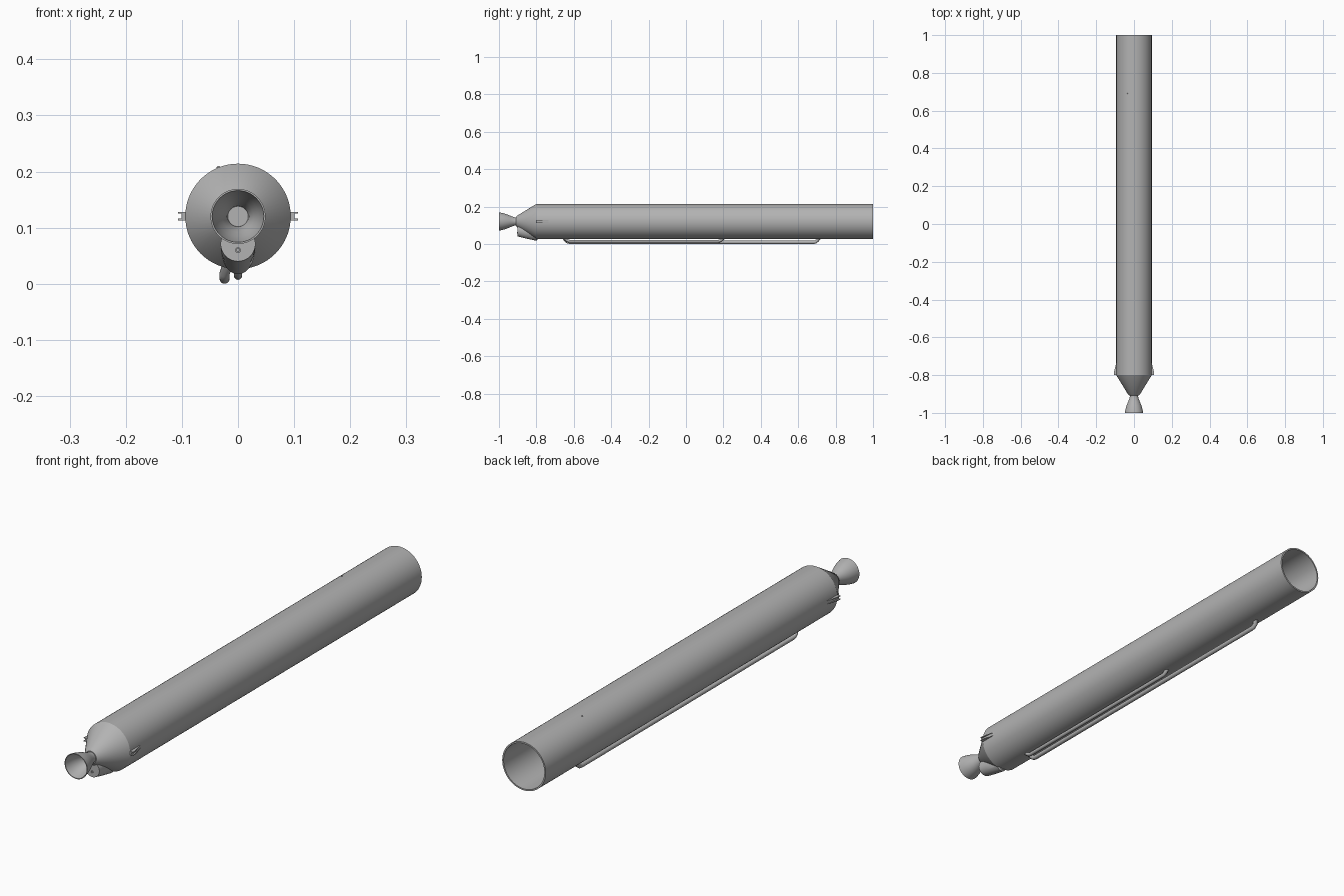
import bpy, bmesh, math
from mathutils import Vector

if "Cube" in bpy.data.objects:
    bpy.data.objects.remove(bpy.data.objects["Cube"])

CZ = 0.12      # height of the long axis
R = 0.094      # tank radius
grey = bpy.data.materials.new("grey metal")
grey.diffuse_color = (0.45, 0.45, 0.45, 1)
grey.use_nodes = True
grey.node_tree.nodes["Principled BSDF"].inputs["Base Color"].default_value = grey.diffuse_color


def finish(name, bm, smooth=True):
    bmesh.ops.recalc_face_normals(bm, faces=bm.faces)
    me = bpy.data.meshes.new(name)
    bm.to_mesh(me)
    bm.free()
    ob = bpy.data.objects.new(name, me)
    bpy.context.collection.objects.link(ob)
    me.materials.append(grey)
    if smooth:
        bpy.ops.object.select_all(action='DESELECT')
        ob.select_set(True)
        bpy.context.view_layer.objects.active = ob
        bpy.ops.object.shade_smooth_by_angle(angle=math.radians(35))
    return ob


def loft(name, sections, n=64, closed=False, caps=False):
    """Skin elliptical rings (y, centre z, x radius, z radius) along y."""
    bm = bmesh.new()
    rings = []
    for y, cz, rx, rz in sections:
        rings.append([bm.verts.new((rx * math.cos(2 * math.pi * i / n), y,
                                    cz + rz * math.sin(2 * math.pi * i / n))) for i in range(n)])
    pairs = list(zip(rings, rings[1:]))
    if closed:
        pairs.append((rings[-1], rings[0]))
    for a, b in pairs:
        for i in range(n):
            bm.faces.new((a[i], a[(i + 1) % n], b[(i + 1) % n], b[i]))
    if caps:
        bm.faces.new(rings[0])
        bm.faces.new(rings[-1])
    return finish(name, bm)


def lathe(name, profile, **kw):
    return loft(name, [(y, CZ, r, r) for y, r in profile], **kw)


def pipe(name, points, radius, n=16):
    """Round tube along a path lying in a plane of constant x slope."""
    bm = bmesh.new()
    pts = [Vector(p) for p in points]
    rings = []
    for i, p in enumerate(pts):
        t = (pts[min(i + 1, len(pts) - 1)] - pts[max(i - 1, 0)]).normalized()
        u = t.cross(Vector((0, 0, 1))).normalized()
        v = u.cross(t)
        rings.append([bm.verts.new(p + radius * (math.cos(a) * u + math.sin(a) * v))
                      for a in [2 * math.pi * k / n for k in range(n)]])
    for a, b in zip(rings, rings[1:]):
        for k in range(n):
            bm.faces.new((a[k], a[(k + 1) % n], b[(k + 1) % n], b[k]))
    bm.faces.new(rings[0])
    bm.faces.new(rings[-1])
    return finish(name, bm)


# Tank with open interstage skirt and an inner dome
lathe("tank_shell", [(-0.8, R), (0.7, R), (1.0, R), (1.0, 0.088), (0.62, 0.088)])
lathe("inner_dome", [(0.62 + 0.05 * math.sin(a), max(0.0885 * math.cos(a), 0.001))
                     for a in [math.pi / 2 * i / 8 for i in range(9)]], caps=True)

# Tapered thrust section
lathe("thrust_cone", [(-0.8, R), (-0.903, 0.031), (-0.908, 0.024)], caps=True)

# Engine bell: outer skin, lip and inner skin
outer = [(-0.895, 0.024), (-0.908, 0.021), (-0.92, 0.023), (-0.94, 0.031),
         (-0.96, 0.039), (-0.98, 0.045), (-1.0, 0.049)]
inner = [(y, r - 0.003) for y, r in reversed(outer)]
lathe("engine_bell", outer + inner, closed=True)
lathe("throat_plate", [(-0.909, 0.0195), (-0.905, 0.0195)], caps=True)

# Turbine exhaust fairing below the cone with a recessed port
loft("exhaust_fairing", [(-0.90, 0.071, 0.031, 0.031), (-0.86, 0.066, 0.031, 0.036),
                         (-0.80, 0.061, 0.030, 0.044), (-0.795, 0.062, 0.028, 0.040)],
     n=40, caps=True)
loft("exhaust_port", [(-0.899, 0.06, 0.005, 0.005), (-0.903, 0.06, 0.005, 0.005),
                      (-0.903, 0.06, 0.003, 0.003), (-0.899, 0.06, 0.003, 0.003)],
     n=20, caps=True)


# Feed lines under the tank, bending into the skin at both ends
def feed_line(name, x, y0, y1, low, radius):
    x_top, top = x * 0.8, 0.04
    half = [(x_top, 0, top), (x_top, 0.008, 0.032), (x, 0.018, low + 0.009),
            (x, 0.028, low + 0.002), (x, 0.038, low)]
    path = [(px, y0 + d, z) for px, d, z in half]
    path += [(px, y1 - d, z) for px, d, z in reversed(half)]
    pipe(name, path, radius)


feed_line("long_feed_line", -0.024, -0.66, 0.72, 0.009, 0.009)
feed_line("short_feed_line", 0.0, -0.66, 0.21, 0.0145, 0.0075)


# Side brackets: two thin wedge plates joined by a web
def wedge(name, side, z, thick, tip):
    bm = bmesh.new()
    rows = [[bm.verts.new((side * x, y, zz)) for x, y in
             ((0.088, -0.80), (tip, -0.80), (tip - 0.001, -0.785), (0.094, -0.735), (0.088, -0.735))]
            for zz in (z - thick / 2, z + thick / 2)]
    bm.faces.new(rows[0])
    bm.faces.new(rows[1])
    for i in range(5):
        j = (i + 1) % 5
        bm.faces.new((rows[0][i], rows[0][j], rows[1][j], rows[1][i]))
    finish(name, bm, smooth=False)


for side, label in ((-1, "left"), (1, "right")):
    wedge(label + "_bracket_lower", side, 0.1145, 0.003, 0.107)
    wedge(label + "_bracket_upper", side, 0.1265, 0.003, 0.107)
    wedge(label + "_bracket_web", side, 0.1205, 0.010, 0.101)

# Small vent on the upper skin near the skirt joint
bm = bmesh.new()
bmesh.ops.create_uvsphere(bm, u_segments=12, v_segments=8, radius=0.003)
bmesh.ops.translate(bm, verts=bm.verts, vec=(-0.035, 0.69, CZ + 0.0872))
finish("vent", bm)
